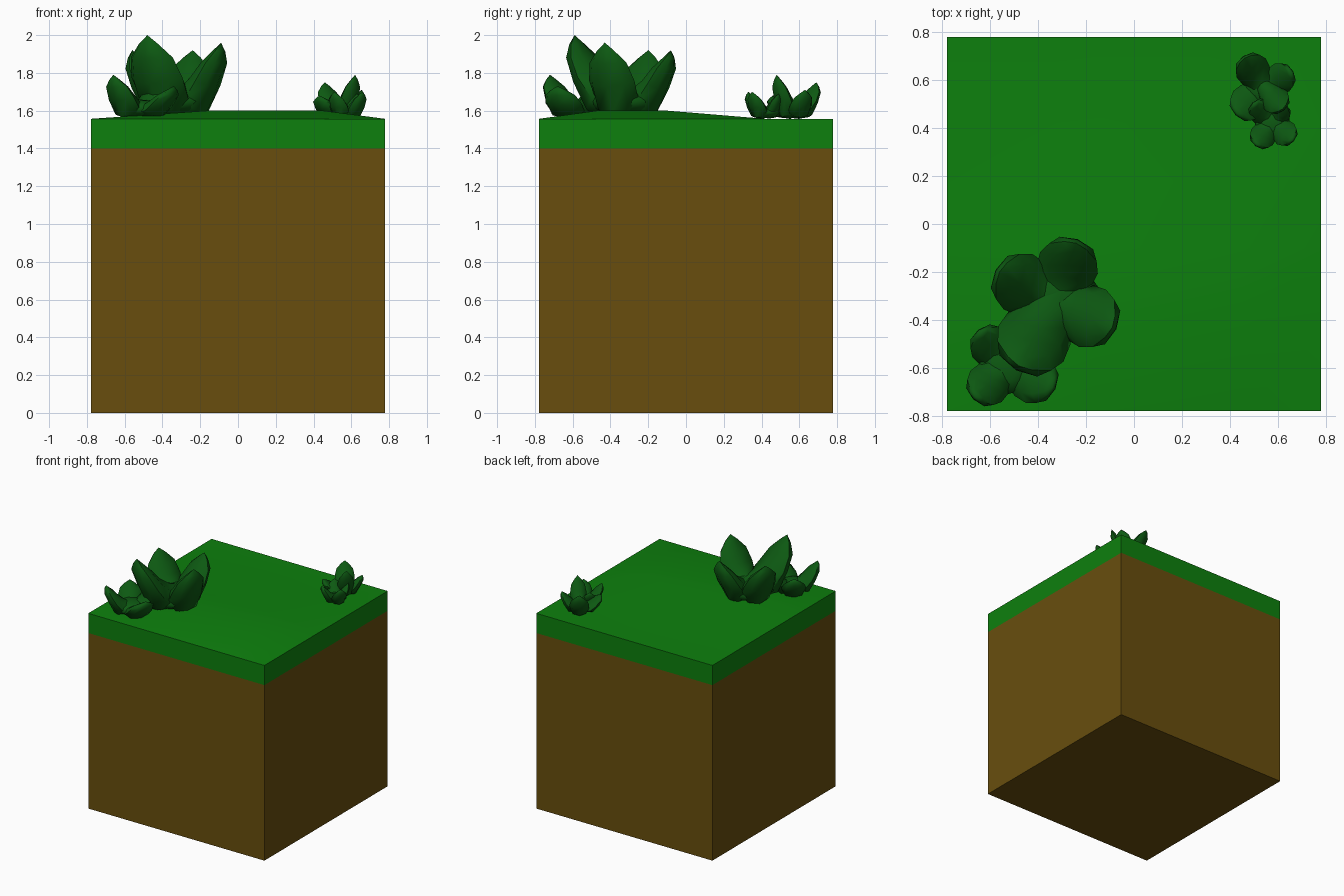
import bpy, bmesh
from math import cos, sin, pi
from mathutils import Vector

if "Cube" in bpy.data.objects:
    bpy.data.objects.remove(bpy.data.objects["Cube"])

E = 0.777  # half width of the block


def material(name, rgb):
    m = bpy.data.materials.new(name)
    m.diffuse_color = (*rgb, 1)
    m.use_nodes = True
    m.node_tree.nodes["Principled BSDF"].inputs["Base Color"].default_value = m.diffuse_color
    return m


DIRT = material("dirt", (0.138, 0.076, 0.004))
GRASS = material("grass", (0.004, 0.216, 0.004))
LEAF = material("leaf", (0.004, 0.10, 0.006))


def finish(bm, name, mat, angle):
    bmesh.ops.recalc_face_normals(bm, faces=bm.faces)
    me = bpy.data.meshes.new(name)
    bm.to_mesh(me)
    bm.free()
    me.materials.append(mat)
    ob = bpy.data.objects.new(name, me)
    bpy.context.collection.objects.link(ob)
    bpy.ops.object.select_all(action='DESELECT')
    ob.select_set(True)
    bpy.context.view_layer.objects.active = ob
    bpy.ops.object.shade_smooth_by_angle(angle=angle)


# dirt cube
bm = bmesh.new()
bmesh.ops.create_cube(bm, size=1)
for v in bm.verts:
    v.co = (v.co.x * 2 * E, v.co.y * 2 * E, (v.co.z + 0.5) * 1.4)
finish(bm, "dirt_block", DIRT, 0.5)

# grass slab with a gently raised middle
xs, ys = [-E, -0.16, 0.45, E], [-E, -0.47, -0.1, 0.42, E]
bm = bmesh.new()
grid = [[bm.verts.new((x, y, 1.6 if i in (1, 2) and j in (1, 2) else 1.557))
         for j, y in enumerate(ys)] for i, x in enumerate(xs)]
for i in range(len(xs) - 1):
    for j in range(len(ys) - 1):
        bm.faces.new((grid[i][j], grid[i + 1][j], grid[i + 1][j + 1], grid[i][j + 1]))
rim = [e for e in bm.edges if e.is_boundary]
skirt = bmesh.ops.extrude_edge_only(bm, edges=rim)["geom"]
for v in skirt:
    if isinstance(v, bmesh.types.BMVert):
        v.co.z = 1.4
bmesh.ops.holes_fill(bm, edges=[e for e in bm.edges if e.is_boundary])
finish(bm, "grass_top", GRASS, 0.5)

# leaf sections: inner (r, h), outer (r, h), half width; fractions of reach and height
SECTIONS = [((-0.15, 0.36), (0.20, -0.02), 0.30),
            ((0.15, 0.42), (0.66, 0.03), 0.47),
            ((0.42, 0.56), (0.90, 0.40), 0.50),
            ((0.62, 0.73), (1.07, 0.72), 0.41),
            ((0.86, 0.90), (1.06, 0.88), 0.19)]
SIDES = 8


def add_leaf(bm, centre, tip):
    out = Vector((tip[0] - centre.x, tip[1] - centre.y, 0))
    reach, height = out.length, tip[2] - centre.z
    out.normalize()
    side = Vector((-out.y, out.x, 0))
    rings = []
    for inner, outer, w in SECTIONS:
        a, b = (centre + out * r * reach + Vector((0, 0, h * height)) for r, h in (inner, outer))
        rings.append([bm.verts.new((a + b) / 2 + (b - a) / 2 * cos(2 * pi * k / SIDES)
                                   + side * w * reach * sin(2 * pi * k / SIDES))
                      for k in range(SIDES)])
    for lo, hi in zip(rings, rings[1:]):
        for k in range(SIDES):
            n = (k + 1) % SIDES
            bm.faces.new((lo[k], lo[n], hi[n], hi[k]))
    bm.faces.new(rings[0])
    top = bm.verts.new(tip)
    for k in range(SIDES):
        bm.faces.new((rings[-1][k], rings[-1][(k + 1) % SIDES], top))


def plant(name, centre, core, tips):
    """Fleshy rosette: a squashed core with thick pointed leaves."""
    centre = Vector(centre)
    bm = bmesh.new()
    for tip in tips:
        add_leaf(bm, centre, tip)
    ball = bmesh.ops.create_icosphere(bm, subdivisions=2, radius=core)["verts"]
    for v in ball:
        v.co = centre + Vector((v.co.x, v.co.y, (v.co.z + core) * 0.42))
    finish(bm, name, LEAF, 0.9)


plant("large_plant", (-0.33, -0.32, 1.57), 0.19,
      [(-0.24, -0.08, 1.92), (-0.56, -0.2, 1.92), (-0.09, -0.43, 1.96), (-0.48, -0.59, 2.0)])
plant("front_small_plant", (-0.53, -0.59, 1.56), 0.12,
      [(-0.64, -0.45, 1.74), (-0.66, -0.72, 1.79), (-0.34, -0.68, 1.73), (-0.42, -0.46, 1.76)])
plant("back_small_plant", (0.54, 0.57, 1.56), 0.085,
      [(0.46, 0.69, 1.75), (0.655, 0.63, 1.71), (0.43, 0.46, 1.68), (0.62, 0.48, 1.79)])
plant("back_tiny_plant", (0.575, 0.42, 1.56), 0.075,
      [(0.51, 0.33, 1.70), (0.66, 0.35, 1.70), (0.63, 0.49, 1.69), (0.50, 0.50, 1.69)])
